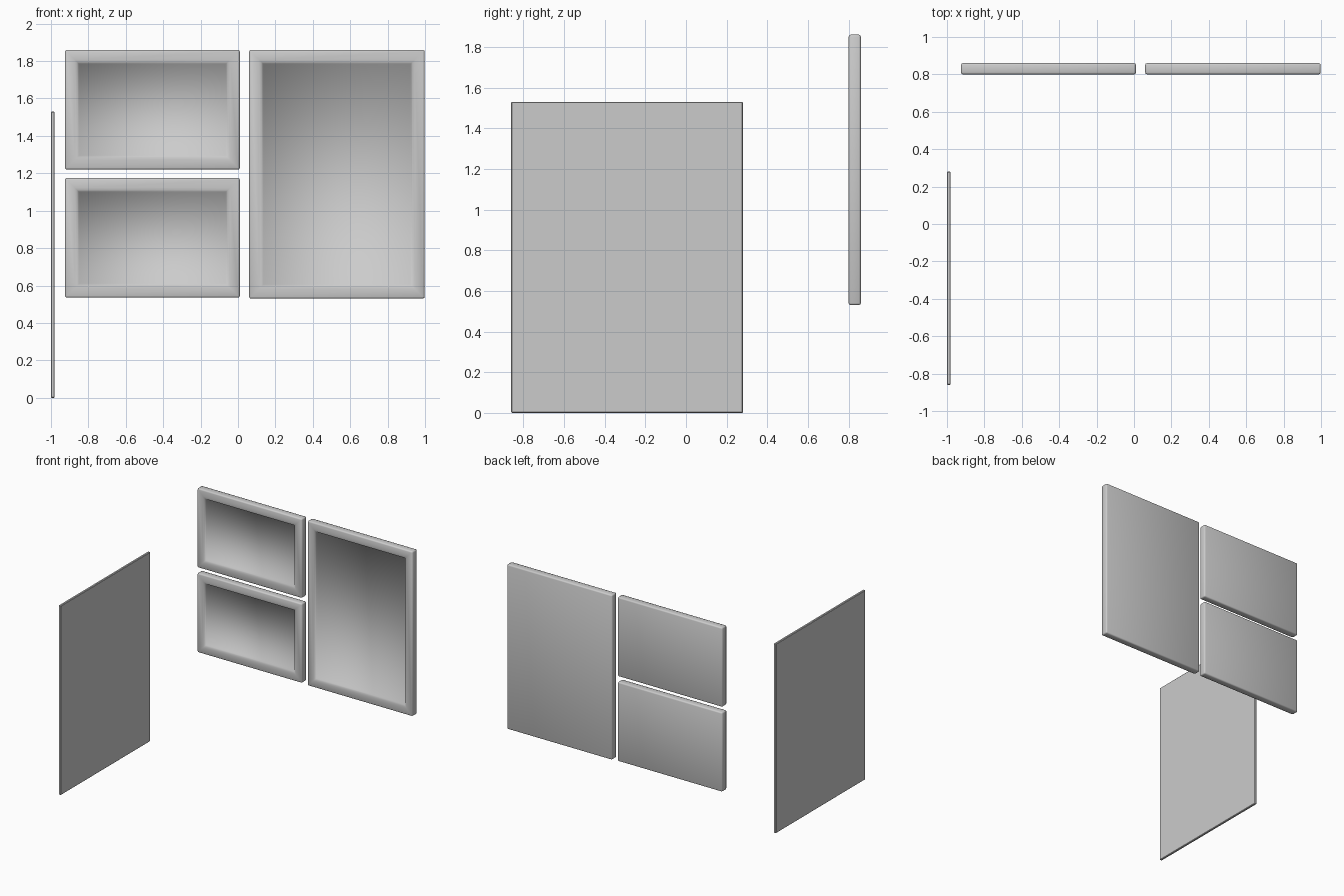
import bpy, bmesh
from mathutils import Vector

if "Cube" in bpy.data.objects:
    bpy.data.objects.remove(bpy.data.objects["Cube"])


def beveled_box(lo, hi, radius, segments):
    """Box between two corners with rounded edges, as a bmesh."""
    lo, hi = Vector(lo), Vector(hi)
    bm = bmesh.new()
    bmesh.ops.create_cube(bm, size=1)
    for v in bm.verts:
        v.co = Vector((v.co[i] * (hi[i] - lo[i]) + (lo[i] + hi[i]) / 2) for i in range(3))
    bmesh.ops.bevel(bm, geom=bm.edges[:], offset=radius, segments=segments,
                    profile=0.5, affect='EDGES', clamp_overlap=True)
    bm.normal_update()
    return bm


def finish(bm, name, smooth):
    for f in bm.faces:
        f.smooth = smooth
    mesh = bpy.data.meshes.new(name)
    bm.to_mesh(mesh)
    bm.free()
    obj = bpy.data.objects.new(name, mesh)
    bpy.context.collection.objects.link(obj)
    return obj


def framed_panel(name, x0, x1, z0, z1):
    """Panel with a raised frame whose inner lip curves down to a sunken field."""
    bm = beveled_box((x0, 0.80, z0), (x1, 0.86, z1), 0.01, 2)
    front = max((f for f in bm.faces if f.normal.y < -0.99), key=lambda f: f.calc_area())
    # (inset, depth) steps: flat frame, then rounded lip
    for inset, depth in ((0.042, 0), (0.012, -0.003), (0.009, -0.007), (0.005, -0.014)):
        bmesh.ops.inset_individual(bm, faces=[front], thickness=inset, depth=depth,
                                   use_even_offset=True)
    return finish(bm, name, True)


# Wall of three framed panels
framed_panel("upper_left_panel", -0.925, 0.01, 1.22, 1.86)
framed_panel("lower_left_panel", -0.925, 0.01, 0.535, 1.175)
framed_panel("tall_right_panel", 0.06, 0.998, 0.53, 1.86)

# Thin free-standing side sheet
finish(beveled_box((-1.0, -0.86, 0.0), (-0.98, 0.28, 1.53), 0.004, 1), "side_sheet", False)
